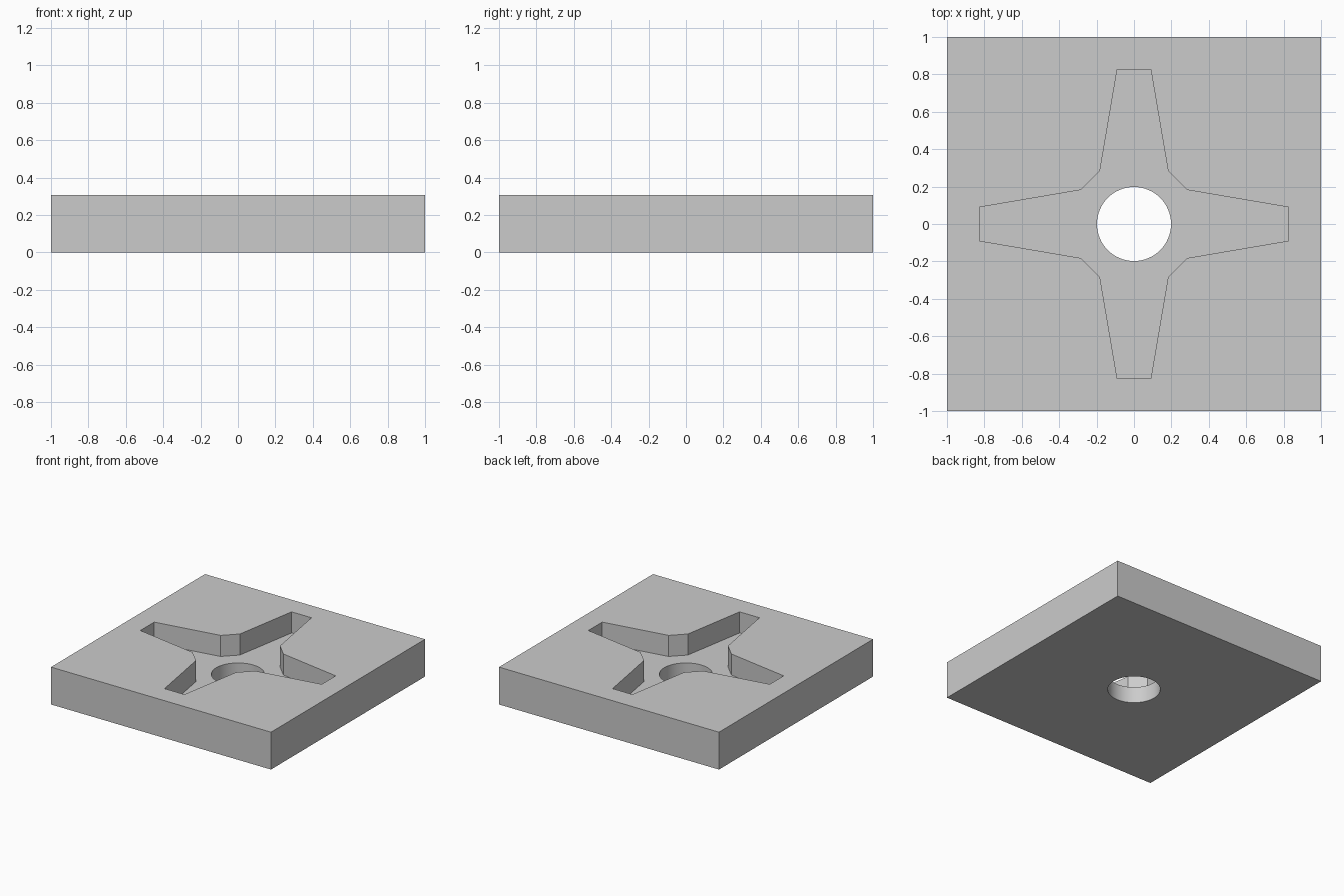
import bpy
import bmesh
import math
from mathutils import Matrix, Vector

HEIGHT, FLOOR = 0.307, 0.134
HOLE_RADIUS = 0.198

default_cube = bpy.data.objects.get("Cube")
if default_cube:
    bpy.data.objects.remove(default_cube, do_unlink=True)

# Single plain grey material
grey = bpy.data.materials.new("light grey")
grey.use_nodes = True
grey.diffuse_color = (0.6, 0.6, 0.6, 1)
grey.node_tree.nodes["Principled BSDF"].inputs["Base Color"].default_value = (0.6, 0.6, 0.6, 1)


def prism(name, outline, bottom, top):
    """Extrude a counter-clockwise outline between two heights."""
    bm = bmesh.new()
    base = bm.faces.new([bm.verts.new((x, y, bottom)) for x, y in outline])
    lifted = bmesh.ops.extrude_face_region(bm, geom=[base], use_keep_orig=True)
    verts = [v for v in lifted["geom"] if isinstance(v, bmesh.types.BMVert)]
    bmesh.ops.translate(bm, vec=(0, 0, top - bottom), verts=verts)
    bmesh.ops.recalc_face_normals(bm, faces=bm.faces)
    mesh = bpy.data.meshes.new(name)
    bm.to_mesh(mesh)
    bm.free()
    mesh.materials.append(grey)
    obj = bpy.data.objects.new(name, mesh)
    bpy.context.collection.objects.link(obj)
    return obj


# Square slab
slab = prism("base_slab", [(-1, -1), (1, -1), (1, 1), (-1, 1)], 0, HEIGHT)

# Four tapered arms joined by short diagonal walls
arm = [(0.285, -0.182), (0.825, -0.09), (0.825, 0.09), (0.285, 0.182)]
star = [tuple(Matrix.Rotation(i * math.pi / 2, 2) @ Vector(p)) for i in range(4) for p in arm]
recess = prism("star_recess_cutter", star, FLOOR, HEIGHT + 0.2)

# Round through hole
circle = [(HOLE_RADIUS * math.cos(a), HOLE_RADIUS * math.sin(a))
          for a in (math.tau * i / 64 for i in range(64))]
hole = prism("hole_cutter", circle, -0.2, HEIGHT + 0.2)

# Cut the recess and the hole, then bake the result
for cutter in (recess, hole):
    cut = slab.modifiers.new(cutter.name, "BOOLEAN")
    cut.operation = "DIFFERENCE"
    cut.solver = "EXACT"
    cut.object = cutter

bpy.ops.object.select_all(action="DESELECT")
slab.select_set(True)
bpy.context.view_layer.objects.active = slab
for name in [m.name for m in slab.modifiers]:
    bpy.ops.object.modifier_apply(modifier=name)
for cutter in (recess, hole):
    bpy.data.objects.remove(cutter, do_unlink=True)

bpy.ops.object.shade_smooth_by_angle(angle=math.radians(30))
